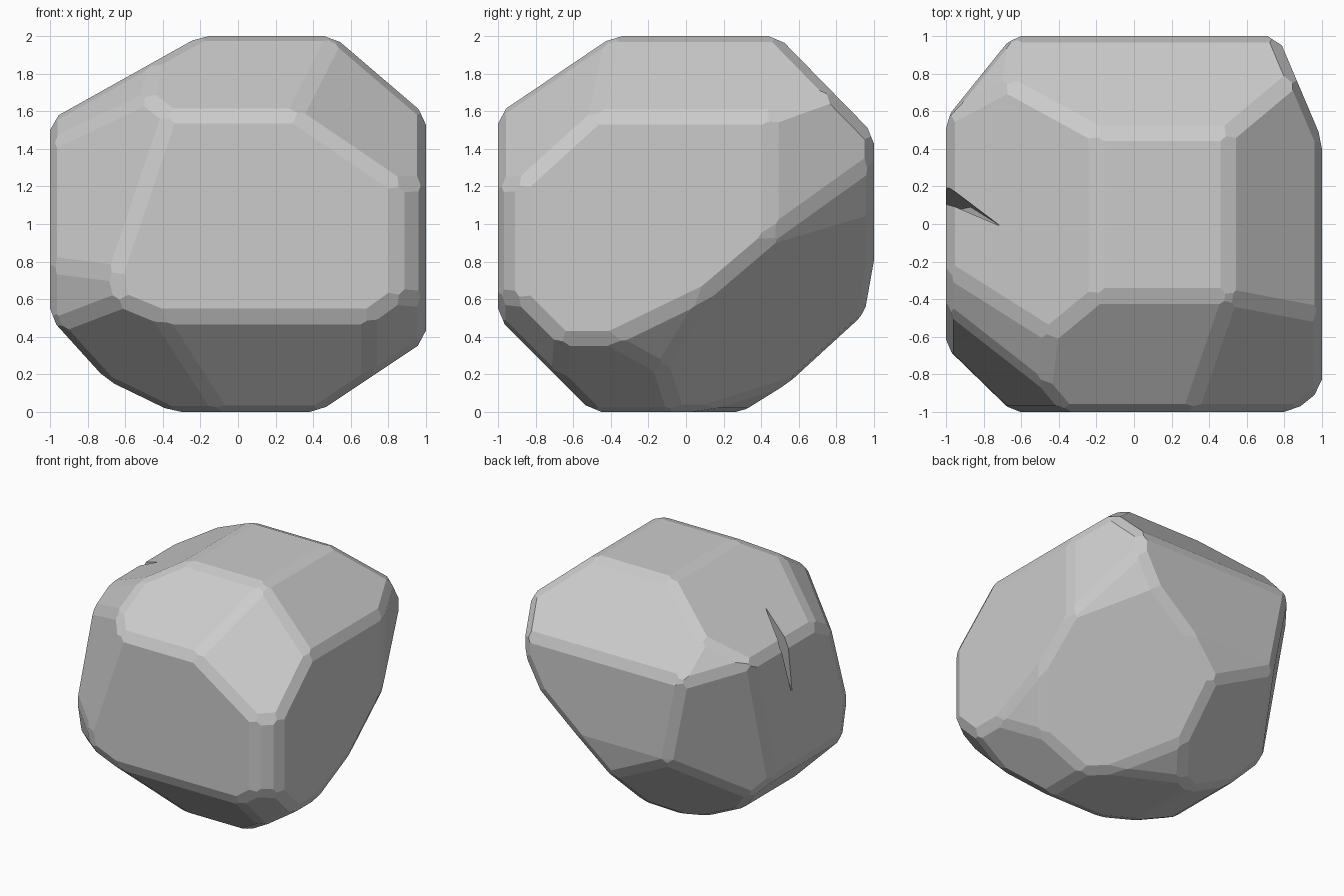
import bpy, bmesh, math
from mathutils import Vector

if "Cube" in bpy.data.objects:
    bpy.data.objects.remove(bpy.data.objects["Cube"])


def slice_off(bm, normal, dist):
    """Remove everything beyond the plane normal.p = dist and cap the cut."""
    n = Vector(normal)
    dist, n = dist / n.length, n.normalized()
    if max(v.co.dot(n) for v in bm.verts) < dist + 0.002:
        return
    cut = bmesh.ops.bisect_plane(bm, geom=bm.verts[:] + bm.edges[:] + bm.faces[:], dist=1e-4,
                                 plane_co=n * dist, plane_no=n, clear_outer=True)["geom_cut"]
    edges = [e for e in cut if isinstance(e, bmesh.types.BMEdge)]
    if edges:
        bmesh.ops.contextual_create(bm, geom=edges)
    bmesh.ops.remove_doubles(bm, verts=bm.verts[:], dist=5e-4)
    bmesh.ops.recalc_face_normals(bm, faces=bm.faces[:])


# boulder: block with large facets sliced from it
bm = bmesh.new()
bmesh.ops.create_cube(bm, size=2)
bmesh.ops.translate(bm, verts=bm.verts[:], vec=(0, 0, 1))
facets = [
    # upper slopes: right, left, front, back, front right, front left, back left
    ((0.65, 0, 0.76), 1.85), ((-0.488, 0, 0.873), 1.845),
    ((0, -0.56, 0.83), 1.877), ((0, 0.715, 0.70), 1.75),
    ((0.45, -0.6, 0.66), 1.785), ((-0.62, -0.38, 0.68), 1.77),
    ((-0.6, 0.6, 0.5), 1.72),
    # upright corners: front left, back left, back right, front right
    ((-0.68, -0.73, 0.23), 1.347), ((-0.7, -0.7, -0.15), 1.05),
    ((-0.75, 0.57, -0.15), 0.845),
    ((0.92, 0.39, 0), 1.0955), ((0.625, -0.78, 0), 1.311),
    # underside slopes
    ((0, -1, -1), 0.5), ((0.555, 0, -0.832), 0.239), ((0.45, -0.63, -0.63), 0.63),
    ((0.85, 0.85, -1), 0.32), ((-0.286, 0.658, -0.696), 0.269),
    ((-0.74, 0, -0.67), 0.405), ((-0.437, 0, -0.9), 0.153),
    ((-0.31, -0.55, -0.75), 0.305),
    # small facets around the back and right underside
    ((0.74, 0.6, -0.4), 0.635), ((0, 0.984, -0.176), 0.843),
    ((0.2, 0.41, -0.91), 0.09), ((0.75, 0.29, -0.6), 0.405),
]
for normal, dist in facets:
    slice_off(bm, normal, dist)

# narrow chamfer along every sharp edge
chamfers = []
for e in bm.edges:
    if len(e.link_faces) == 2:
        n1, n2 = (f.normal for f in e.link_faces)
        angle = n1.angle(n2)
        if angle > math.radians(18):
            n = (n1 + n2).normalized()
            depth = 0.045 * math.tan(angle / 2)
            chamfers.append((n, e.verts[0].co.dot(n) - depth))
for normal, dist in chamfers:
    slice_off(bm, normal, dist)

mesh = bpy.data.meshes.new("boulder")
bm.to_mesh(mesh)
bm.free()
boulder = bpy.data.objects.new("boulder", mesh)
bpy.context.collection.objects.link(boulder)

# crack: thin wedge cut into the left shoulder
bm = bmesh.new()
for p in [(-0.71, -0.01, 1.73), (-1.02, 0.06, 1.08), (-1.06, 0.26, 1.62),
          (-1.06, 0.15, 1.62), (-0.87, 0.09, 1.4)]:
    bm.verts.new(p)
bmesh.ops.convex_hull(bm, input=bm.verts[:])
bmesh.ops.recalc_face_normals(bm, faces=bm.faces[:])
mesh = bpy.data.meshes.new("crack_cutter")
bm.to_mesh(mesh)
bm.free()
cutter = bpy.data.objects.new("crack_cutter", mesh)
bpy.context.collection.objects.link(cutter)
cutter.hide_render = True
cutter.display_type = 'WIRE'
mod = boulder.modifiers.new("crack", 'BOOLEAN')
mod.operation = 'DIFFERENCE'
mod.solver = 'EXACT'
mod.object = cutter
